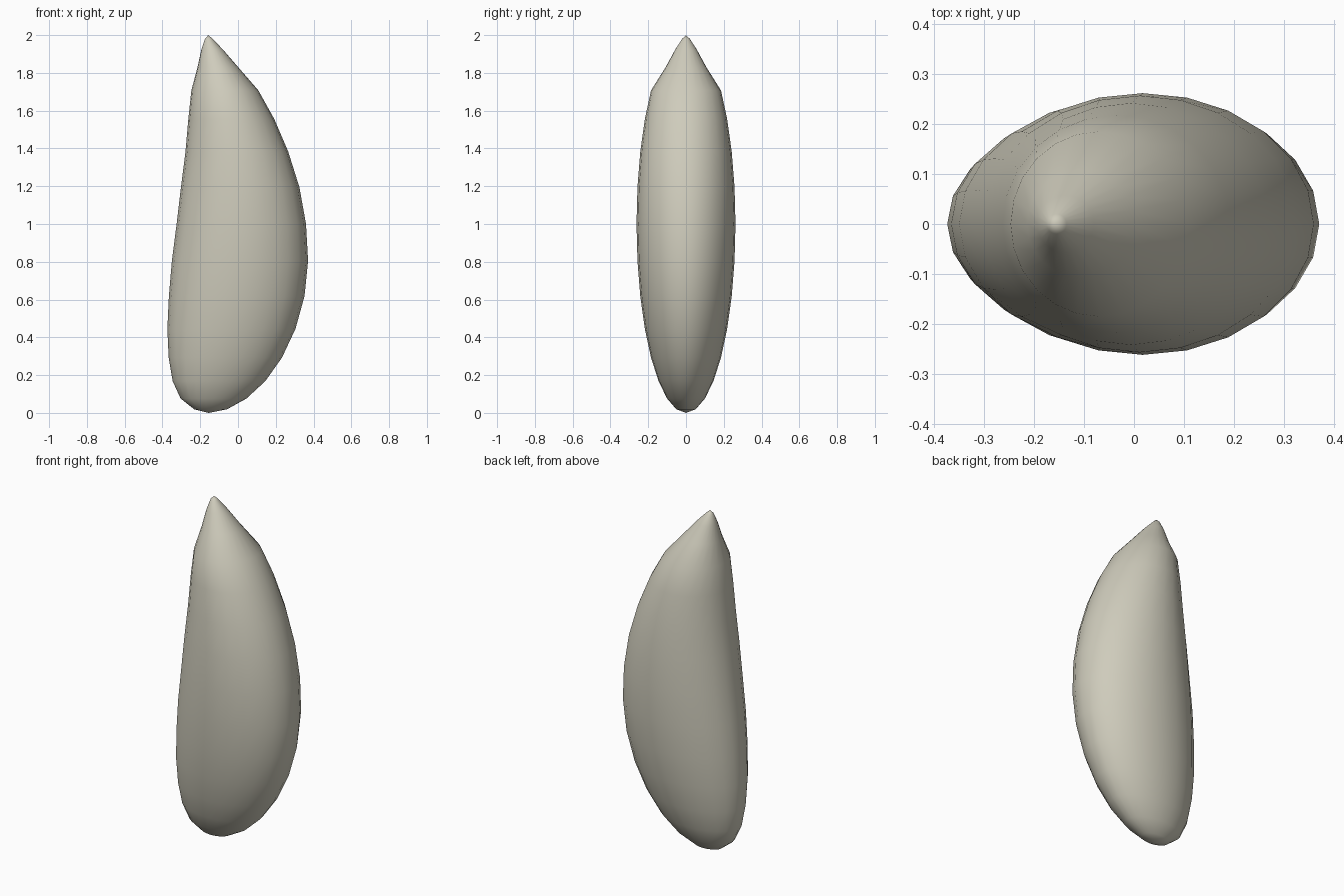
import bpy, bmesh, math

if "Cube" in bpy.data.objects:
    bpy.data.objects.remove(bpy.data.objects["Cube"])

SEGMENTS, RINGS = 24, 16
HALF_WIDTH = 0.262

# left and right x of each ring, from the bottom up
sides = [(-0.232, -0.058), (-0.304, 0.045), (-0.346, 0.145), (-0.367, 0.233),
         (-0.374, 0.304), (-0.366, 0.352), (-0.350, 0.371), (-0.325, 0.360),
         (-0.302, 0.325), (-0.278, 0.266), (-0.263, 0.192), (-0.247, 0.108),
         (-0.214, 0.000), (-0.194, -0.080), (-0.175, -0.135)]
# half depth of the pinched rings near the tip
tip_depth = {13: 0.107, 14: 0.057, 15: 0.020}

bm = bmesh.new()
rings = []
for k, (left, right) in enumerate(sides, start=1):
    a = math.pi * k / RINGS
    z = 1 - math.cos(a)
    depth = tip_depth.get(k, HALF_WIDTH * math.sin(a))
    cx, rx = (left + right) / 2, (right - left) / 2
    rings.append([bm.verts.new((cx + rx * math.cos(t), depth * math.sin(t), z))
                  for t in (2 * math.pi * i / SEGMENTS for i in range(SEGMENTS))])

# skin between rings, then close both poles
bottom = bm.verts.new((-0.155, 0, 0))
top = bm.verts.new((-0.157, 0, 2))
for i in range(SEGMENTS):
    j = (i + 1) % SEGMENTS
    for lo, hi in zip(rings, rings[1:]):
        bm.faces.new((lo[i], lo[j], hi[j], hi[i]))
    bm.faces.new((bottom, rings[0][j], rings[0][i]))
    bm.faces.new((top, rings[-1][i], rings[-1][j]))
bmesh.ops.recalc_face_normals(bm, faces=bm.faces[:])
for f in bm.faces:
    f.smooth = True

mesh = bpy.data.meshes.new("pointed_pod")
bm.to_mesh(mesh)
bm.free()

# warm pale grey
mat = bpy.data.materials.new("warm_grey")
mat.diffuse_color = (0.62, 0.60, 0.50, 1)
mat.use_nodes = True
mat.node_tree.nodes["Principled BSDF"].inputs["Base Color"].default_value = mat.diffuse_color
mesh.materials.append(mat)
pod = bpy.data.objects.new("pointed_pod", mesh)
bpy.context.collection.objects.link(pod)
